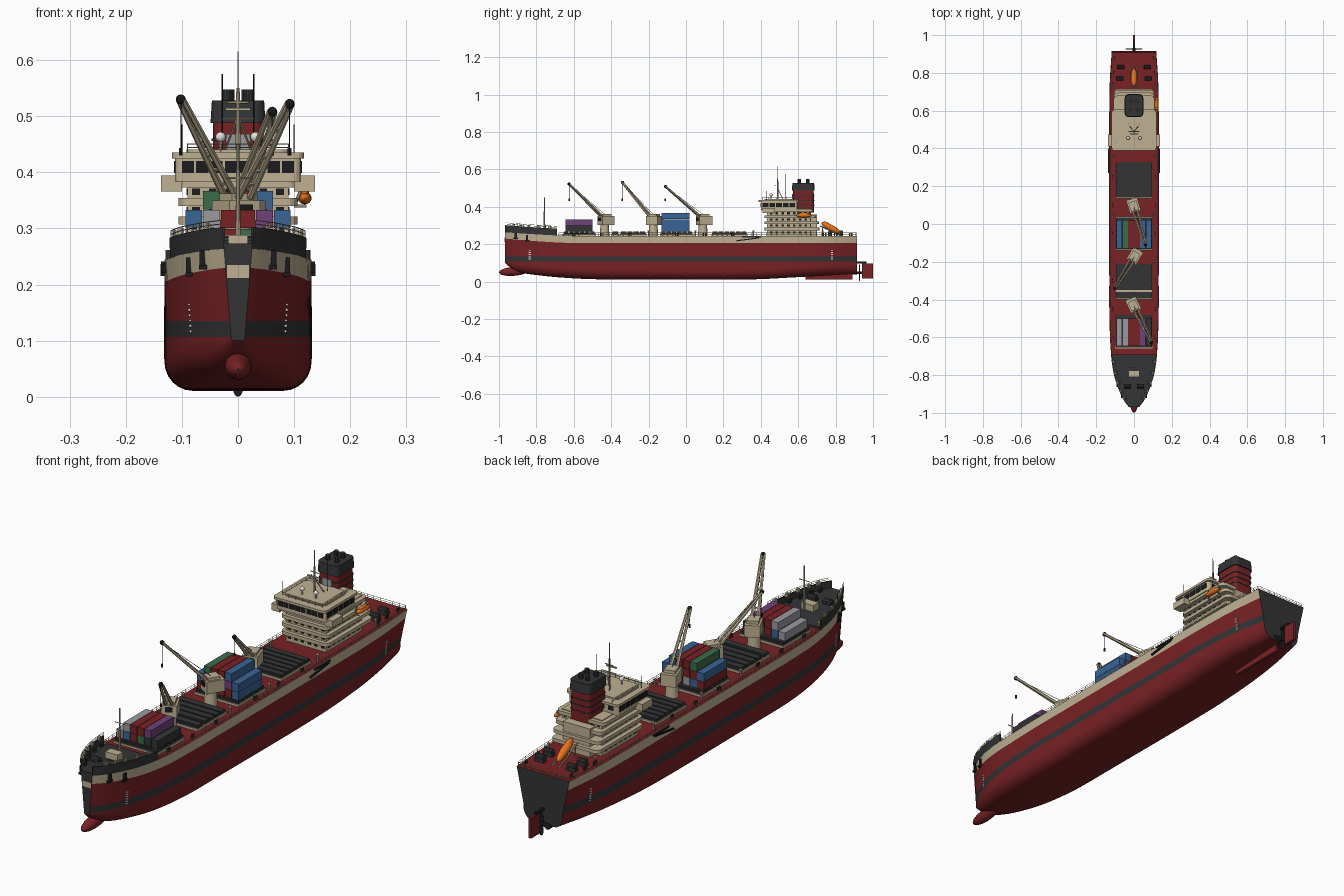
import bpy, bmesh, math
from mathutils import Vector, Matrix, Euler

if "Cube" in bpy.data.objects:
    bpy.data.objects.remove(bpy.data.objects["Cube"])

COL = {'hull red': (.19, .016, .018), 'dark grey': (.033, .034, .036), 'beige': (.52, .44, .29),
       'black': (.012, .012, .013), 'orange': (.78, .17, .012), 'blue': (.04, .13, .30),
       'green': (.045, .15, .07), 'purple': (.16, .055, .19), 'light grey': (.33, .33, .35), 'white': (.75, .75, .72)}
MAT = {}
for n, c in COL.items():
    MAT[n] = bpy.data.materials.new(n)
    MAT[n].diffuse_color = (*c, 1)
RED, DARK, BEIGE, BLACK = 'hull red', 'dark grey', 'beige', 'black'

# ---------- helpers ----------
def finish(name, bm, *mats, smooth=False):
    bmesh.ops.recalc_face_normals(bm, faces=bm.faces)
    me = bpy.data.meshes.new(name)
    bm.to_mesh(me); bm.free()
    for m in mats: me.materials.append(MAT[m])
    ob = bpy.data.objects.new(name, me)
    bpy.context.collection.objects.link(ob)
    if smooth:
        bpy.ops.object.select_all(action='DESELECT')
        ob.select_set(True); bpy.context.view_layer.objects.active = ob
        bpy.ops.object.shade_smooth_by_angle(angle=math.radians(35))
    return ob

def box(bm, x0, x1, y0, y1, z0, z1, M=Matrix()):
    T = Matrix.Translation(((x0+x1)/2, (y0+y1)/2, (z0+z1)/2)) @ Matrix.Diagonal((x1-x0, y1-y0, z1-z0, 1))
    bmesh.ops.create_cube(bm, size=1, matrix=M @ T)

def rod(bm, a, b, r, r2=None, n=8):
    a, b = Vector(a), Vector(b)
    M = Matrix.Translation((a+b)/2) @ (b-a).to_track_quat('Z', 'Y').to_matrix().to_4x4()
    bmesh.ops.create_cone(bm, cap_ends=True, segments=n, radius1=r, radius2=r if r2 is None else r2, depth=(b-a).length, matrix=M)

def ball(bm, c, s, rot=(0, 0, 0), u=20, v=12):
    M = Matrix.Translation(c) @ Euler(rot).to_matrix().to_4x4() @ Matrix.Diagonal((*s, 1))
    bmesh.ops.create_uvsphere(bm, u_segments=u, v_segments=v, radius=1, matrix=M)

def rounded(bm, hx, y0, y1, z0, z1, r, taper=1.0):
    cy, hy = (y0+y1)/2, (y1-y0)/2
    pts = [(sx*(hx-r)+r*math.cos(a), sy*(hy-r)+r*math.sin(a))
           for sx, sy, q in ((1, 1, 0), (-1, 1, 1), (-1, -1, 2), (1, -1, 3))
           for a in [(q+k/4)*math.pi/2 for k in range(5)]]
    lo = [bm.verts.new((x, cy+y, z0)) for x, y in pts]
    hi = [bm.verts.new((x*taper, cy+y*taper, z1)) for x, y in pts]
    bm.faces.new(lo); bm.faces.new(hi)
    for i in range(len(pts)):
        j = (i+1) % len(pts)
        bm.faces.new((lo[i], lo[j], hi[j], hi[i]))

def loft(name, ys, section, segs, mats, cap):
    bm, rings = bmesh.new(), []
    for y in ys:
        p = section(y)
        p = p + [(-x, z) for x, z in p[-2:0:-1]]
        rings.append([bm.verts.new((x, y, z)) for x, z in p])
    n = len(rings[0])
    for a, b in zip(rings, rings[1:]):
        for i in range(n):
            j = (i+1) % n
            bm.faces.new((a[i], a[j], b[j], b[i])).material_index = segs[i if i < n//2 else n-1-i]
    for r in (rings[0], rings[-1]): bm.faces.new(r).material_index = cap
    return finish(name, bm, *mats, smooth=True)

# ---------- hull lines: y, deck half width, waterline half width, flat bottom, keel z ----------
S = [(-.968, .025, .012, .006, .100), (-.935, .050, .036, .012, .072), (-.88, .077, .066, .025, .048),
     (-.79, .106, .098, .045, .034), (-.67, .123, .120, .065, .022), (-.5, .130, .130, .077, .013),
     (-.3, .131, .131, .080, .012), (.35, .131, .131, .080, .012), (.6, .131, .130, .074, .024),
     (.76, .128, .117, .062, .033), (.915, .118, .088, .048, .042)]

def station(y):
    i = max(0, min(len(S)-2, sum(s[0] <= y for s in S)-1))
    h = S[i+1][0]-S[i][0]; t = (y-S[i][0])/h
    def slope(k, c):
        a, b = S[max(k-1, 0)], S[min(k+1, len(S)-1)]
        return (b[c]-a[c])/(b[0]-a[0])*h
    return [(2*t**3-3*t*t+1)*S[i][c]+(t**3-2*t*t+t)*slope(i, c)+(3*t*t-2*t**3)*S[i+1][c]+(t**3-t*t)*slope(i+1, c) for c in (1, 2, 3, 4)]

def sheer(y): return max(0, (-.6-y)/.368)**1.4
def ztop(y): return .245+.02*sheer(y)
def hw(y, z):
    wd, wl, _, _ = station(y)
    return wl+(wd-wl)*max(0, min(1.3, (z-.105)/(ztop(y)-.105)))

def hull_section(y):
    wd, wl, wb, zb = station(y)
    r = min(.052, .105-zb)
    p = [(0, zb)]
    for k in range(7):
        a = k*math.pi/12
        p.append((wb+(wl-wb)*math.sin(a), zb+r*(1-math.cos(a))))
    p += [(hw(y, z), z) for z in (.107, .135, .206+.024*sheer(y), ztop(y))]
    return p+[(0, ztop(y))]

ys = [-.968+k*(1.883)/64 for k in range(65)]
loft('hull', ys, hull_section, [0]*8+[1, 0, 2, 0], (RED, DARK, BEIGE), 1)

# forecastle bulwark with sunken deck
def bow_section(y):
    zt, zb = ztop(y), .28+.022*sheer(y)
    x = hw(y, zb)
    return [(0, zt-.001), (hw(y, zt), zt-.001), (x, zb), (x-.005, zb), (x-.005, zt+.008), (0, zt+.008)]
loft('forecastle', [-.968+k*.278/18 for k in range(19)], bow_section, [0]*5, (DARK,), 0)

bm = bmesh.new()   # pale stem patch
box(bm, -.02, .02, -.970, -.966, .212, .235); finish('stem_patch', bm, BEIGE)
bm = bmesh.new()   # bulb
ball(bm, (0, -.92, .055), (.024, .08, .024), (.08, 0, 0)); finish('bulbous_bow', bm, RED, smooth=True)
bm = bmesh.new()   # skeg and rudder
box(bm, -.006, .006, .64, .89, .010, .045)
box(bm, -.005, .005, .942, 1.0, .016, .098); finish('skeg_and_rudder', bm, RED)
bm = bmesh.new()   # propeller and rudder stock
rod(bm, (0, .89, .047), (0, .942, .047), .009, .006, 12)
for k in range(4):
    a = k*math.pi/2
    ball(bm, (.024*math.sin(a), .927, .047+.024*math.cos(a)), (.011, .003, .023), (0, a, 0), 10, 8)
box(bm, -.006, .006, .91, .965, .098, .108); finish('propeller', bm, BLACK)

# ---------- side details: draft marks, anchors, gangways ----------
marks, anch, gang = bmesh.new(), bmesh.new(), bmesh.new()
for s in (-1, 1):
    for y in (-.835, .78):
        for k in range(6):
            z = .115+k*.0095; x = s*hw(y, z)
            box(marks, x-.002, x+.002, y-.006, y+.006, z, z+.004)
    for y, z in ((-.91, .245), (-.85, .232)):
        x = s*hw(y, z)
        box(anch, x-.006, x+.006, y-.006, y+.006, z-.016, z+.016)
        box(anch, x-.007, x+.007, y-.012, y+.012, z-.018, z-.010)
    box(gang, s*.134-.004, s*.134+.004, .27, .39, -.003, .003, Matrix.Translation((0, 0, .226)) @ Matrix.Translation((0, .33, 0)) @ Matrix.Rotation(.13, 4, 'X') @ Matrix.Translation((0, -.33, 0)))
    box(gang, s*.134-.003, s*.134+.003, .30, .40, .236, .241)
finish('draft_marks', marks, 'white'); finish('anchors', anch, BLACK); finish('gangways', gang, BLACK)

# ---------- railings ----------
bm = bmesh.new()
def rail(pts, h=.016, step=.03, r=.0009):
    for a, b in zip(pts, pts[1:]):
        a, b = Vector(a), Vector(b)
        for f in (.5, 1): rod(bm, a+Vector((0, 0, h*f)), b+Vector((0, 0, h*f)), r, n=4)
        n = max(1, round((b-a).length/step))
        for k in range(n+1):
            p = a.lerp(b, k/n); rod(bm, p, p+Vector((0, 0, h)), r, n=4)
for s in (-1, 1):
    rail([(s*(hw(y, .245)-.003), y, .245) for y in [-.68+k*.0794 for k in range(21)]])
    rail([(s*(hw(y, .28+.022*sheer(y))-.003), y, .28+.022*sheer(y)) for y in [-.96+k*.03 for k in range(10)]], .013)
rail([(-.113, .91, .245), (.113, .91, .245)])
rail([(-.09, .6, .437), (-.09, .41, .437), (.09, .41, .437), (.09, .6, .437)], .014)
finish('railings', bm, BEIGE)

# ---------- hatches and containers ----------
cov, coam = bmesh.new(), bmesh.new()
for y0, y1 in ((-.655, -.485), (-.395, -.36), (-.35, -.215), (-.135, .035), (.14, .325)):
    box(coam, -.099, .099, y0-.004, y1+.004, .244, .254)
    box(cov, -.095, .095, y0, y1, .25, .261)
    n = max(1, round((y1-y0)/.03))
    for k in range(n):
        a = y0+(y1-y0)*k/n
        box(cov, -.095, .095, a+.003, a+(y1-y0)/n-.003, .26, .267)
finish('hatch_coamings', coam, BEIGE); finish('hatch_covers', cov, DARK)

G, B, P, N = 'light grey', 'blue', 'purple', 'green'
bays = [(-.645, -.5, [[G], [B, G], [RED, RED], [N, RED], [DARK, P], [DARK]]),
        (-.13, .02, [[RED, B], [B, RED, N], [G, RED, RED], [RED, G, RED], [RED, P, B], [B, B]])]
boxes = {}
for y0, y1, cols in bays:
    for i, tiers in enumerate(cols):
        for t, c in enumerate(tiers):
            x, z = -.0945+i*.0315, .267+t*.0335
            b = boxes.setdefault(c, bmesh.new())
            box(b, x+.0008, x+.0307, y0, y1, z, z+.0325)
for c, b in boxes.items(): finish('containers_'+c.replace(' ', '_'), b, c)

# ---------- deck cranes ----------
crane, rig = bmesh.new(), bmesh.new()
for y, tip in ((-.435, (.092, -.625, .522)), (-.175, (-.102, -.34, .53)), (.09, (.061, -.11, .508))):
    base, tip = Vector((0, y, 0)), Vector(tip)
    d = Vector((tip.x, tip.y-y, 0)).normalized(); side = Vector((-d.y, d.x, 0))
    rod(crane, (0, y, .244), (0, y, .31), .026, .022, 16)
    M = Matrix.Translation(base) @ Matrix.Rotation(math.atan2(d.y, d.x)+math.pi/2, 4, 'Z')
    box(crane, -.03, .03, -.028, .045, .302, .35, M)
    box(crane, -.022, .022, -.02, .03, .35, .362, M)
    foot = base+d*.025+Vector((0, 0, .355))
    for s in (-1, 1):
        rod(crane, foot+side*s*.012, tip+side*s*.005, .0065, .005, 6)
    for k in range(1, 7):
        p = foot.lerp(tip, k/7); rod(crane, p-side*.009, p+side*.009, .003, n=4)
    ball(rig, tip, (.009, .009, .009), u=8, v=6)
    box(rig, -.014, .014, -.032, -.027, .325, .343, M)
    rod(rig, tip, (tip.x, tip.y, .44), .0009, n=4)
    rod(rig, (tip.x, tip.y, .443), (tip.x, tip.y, .43), .004, n=6)
    rod(rig, base+Vector((0, 0, .36)), tip, .0009, n=4)
finish('cranes', crane, BEIGE, smooth=True); finish('crane_rigging', rig, BLACK)

# ---------- accommodation block ----------
house, win = bmesh.new(), bmesh.new()
box(house, -.09, .09, .435, .665, .244, .39)
box(house, -.06, .06, .66, .70, .244, .36)
for k, (hx, y0, y1) in enumerate(((.107, .42, .715), (.106, .42, .71), (.106, .42, .695), (.108, .41, .68))):
    z = .274+k*.033
    rounded(house, hx, y0, y1, z, z+.014, .02)
    zw = z-.013 if k else z-.016
    for x in (-.075, -.045, -.015, .015, .045, .075):
        box(win, x-.007, x+.007, .433, .437, zw, zw+.011)
        box(win, x-.006, x+.006, .663, .667, zw, zw+.011)
    for s in (-1, 1):
        for j in range(7):
            y = .455+j*.031; box(win, s*.09-.002, s*.09+.002, y-.007, y+.007, zw, zw+.011)
# bridge, wings and roof
rounded(house, .112, .40, .595, .384, .428, .012)
rounded(house, .118, .388, .605, .425, .435, .015)
rounded(house, .092, .42, .57, .434, .441, .02)
for s in (-1, 1):
    box(house, *sorted((s*.1, s*.137)), .41, .475, .366, .394)
    for j in range(5):
        y = .425+j*.036; box(win, s*.112-.002, s*.112+.002, y-.015, y+.015, .399, .42)
for j in range(8):
    x = -.0893+j*.0255; box(win, x-.0108, x+.0108, .398, .402, .399, .42)
for j in range(5):
    x = -.08+j*.04; box(win, x-.012, x+.012, .593, .597, .402, .418)
finish('accommodation', house, BEIGE); finish('windows', win, BLACK)

# ---------- funnel ----------
bm = bmesh.new(); rounded(bm, .046, .57, .685, .37, .49, .018, .96); finish('funnel', bm, RED)
bm = bmesh.new()
for z in (.408, .432, .456): rounded(bm, .0468, .569, .686, z, z+.004, .018)
rounded(bm, .049, .566, .688, .488, .528, .02, .95)
for x, y in ((-.02, .605), (.02, .605), (-.015, .65), (.015, .65)): rod(bm, (x, y, .52), (x, y, .548), .009, n=10)
finish('funnel_cap', bm, DARK)
bm = bmesh.new(); box(bm, -.021, .021, .567, .573, .44, .468); finish('funnel_panel', bm, G)

# ---------- masts, radar and domes ----------
bm = bmesh.new()
rod(bm, (0, .49, .435), (0, .49, .55), .005, .003)
rod(bm, (0, .49, .55), (0, .49, .615), .0012, n=5)
for z, w in ((.495, .028), (.525, .018)): rod(bm, (-w, .49, z), (w, .49, z), .002, n=6)
box(bm, -.022, .022, .474, .48, .51, .515)
for s in (-1, 1): rod(bm, (s*.025, .52, .435), (0, .49, .5), .002, n=6)
rod(bm, (0, -.757, .27), (0, -.757, .45), .005, .0025)
rod(bm, (-.022, -.757, .39), (.022, -.757, .39), .0018, n=6)
box(bm, -.028, .028, -.81, -.775, .262, .288)
finish('masts', bm, BEIGE)
bm = bmesh.new()
for s in (-1, 1):
    rod(bm, (s*.1, .43, .43), (s*.1, .43, .485), .001, n=4)
    rod(bm, (s*.028, .53, .43), (s*.028, .53, .575), .001, n=4)
finish('antennas', bm, BLACK)
bm = bmesh.new()
for s in (-1, 1):
    ball(bm, (s*.031, .455, .463), (.009, .009, .009)); rod(bm, (s*.031, .455, .435), (s*.031, .455, .456), .003)
finish('radar_domes', bm, 'white', smooth=True)

# ---------- lifeboats ----------
bm = bmesh.new()
ball(bm, (0, .775, .287), (.016, .058, .017), (-.5, 0, 0)); ball(bm, (0, .752, .307), (.011, .022, .011), (-.5, 0, 0))
ball(bm, (.119, .63, .354), (.012, .042, .011)); ball(bm, (.119, .63, .362), (.008, .028, .008))
finish('lifeboats', bm, 'orange', smooth=True)
bm = bmesh.new()   # launch ramp and davits
for s in (-1, 1):
    rod(bm, (s*.015, .715, .298), (s*.015, .84, .24), .003, n=6)
    rod(bm, (s*.015, .73, .244), (s*.015, .73, .29), .003, n=6)
for y in (.60, .66):
    rod(bm, (.1, y, .34), (.115, y, .375), .003, n=6); rod(bm, (.1, y, .34), (.122, y, .34), .003, n=6)
finish('launch_ramp', bm, BEIGE)

# ---------- mooring gear ----------
dark, pale = bmesh.new(), bmesh.new()
for s in (-1, 1):
    for y, x in ((-.86, .035), (.83, .07), (.77, .075)):
        z = ztop(y)
        rod(dark, (s*x-.018, y, z+.018), (s*x+.018, y, z+.018), .011, n=10)
        box(dark, s*x-.02, s*x+.02, y-.01, y+.01, z, z+.014)
    for y in (-.92, -.885, -.84, -.79, -.73, -.6, -.45, -.3, -.05, .1, .25, .74, .8, .88):
        z = ztop(y)+(.008 if y < -.69 else 0); x = s*(hw(y, z)-.018)
        for d in (-.006, .006): rod(dark, (x, y+d, z), (x, y+d, z+.015), .0035, n=8)
        if y < -.69:
            zb = .28+.022*sheer(y)
            box(pale, x+s*.012-.004, x+s*.012+.004, y-.007, y+.007, zb-.004, zb+.011)
    for y in (-.7, -.2, .05, .36, .73):
        rod(pale, (s*.105, y, .244), (s*.105, y, .268), .004, n=8); ball(pale, (s*.105, y, .27), (.006, .006, .004), u=8, v=6)
finish('winches_and_bollards', dark, DARK); finish('fairleads_and_vents', pale, BEIGE)

for m in bpy.data.materials:
    if m.users and not m.is_grease_pencil:
        m.use_nodes = True
        m.node_tree.nodes["Principled BSDF"].inputs["Base Color"].default_value = m.diffuse_color
